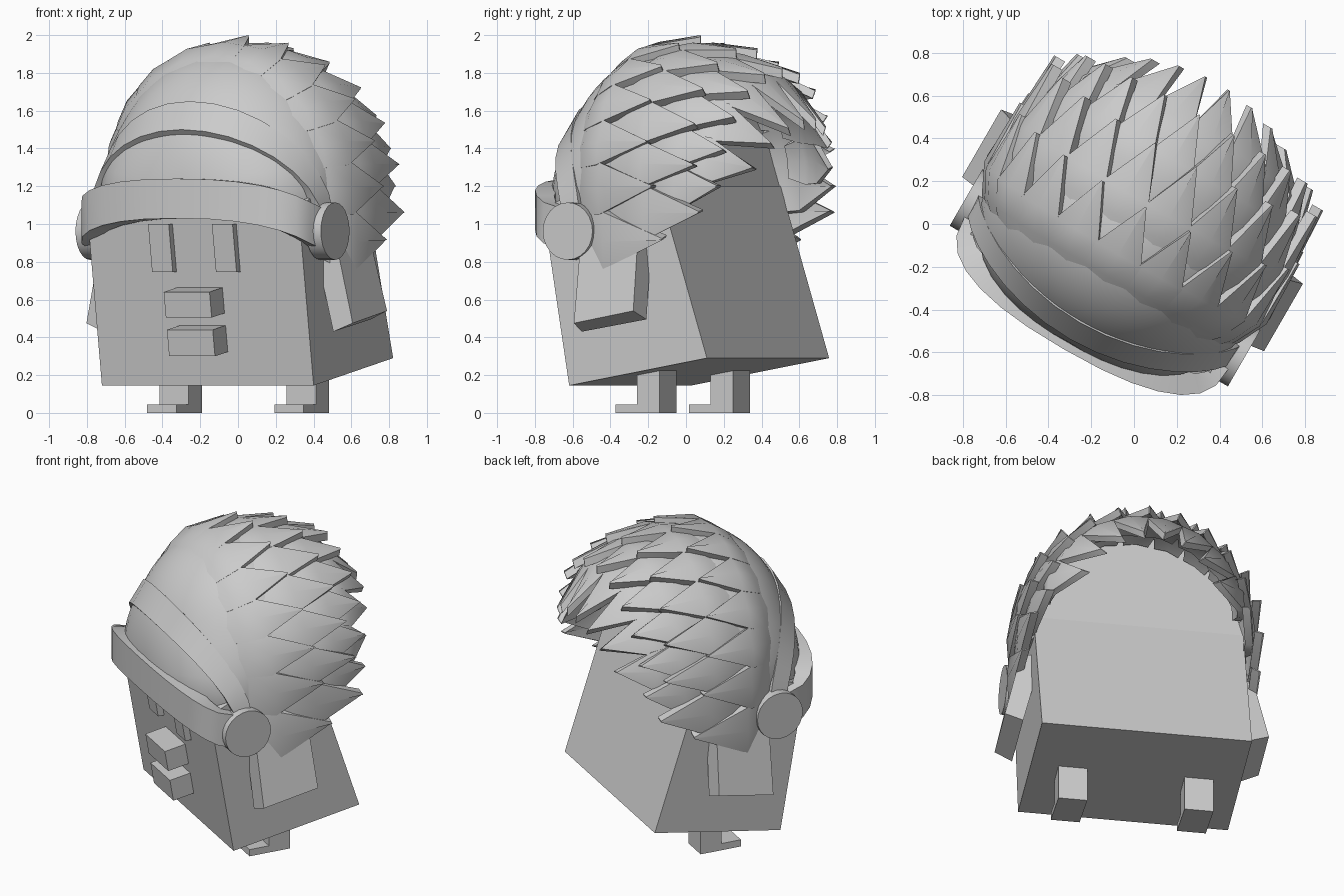
import bpy, bmesh
from math import sin, cos, pi, radians, sqrt
from mathutils import Matrix, Vector

old = bpy.data.objects.get("Cube")
if old:
    bpy.data.objects.remove(old, do_unlink=True)

GREY = (0.6, 0.6, 0.6, 1)
mat = bpy.data.materials.new("plain grey")
mat.use_nodes = True
mat.diffuse_color = GREY
mat.node_tree.nodes["Principled BSDF"].inputs["Base Color"].default_value = GREY

# Local frame: u across the face, v from the face to the back, z up
PLACE = Matrix.Translation((-0.16, -0.295, 0)) @ Matrix.Rotation(radians(-30), 4, "Z")


def finish(name, bm, smooth=False):
    bmesh.ops.recalc_face_normals(bm, faces=bm.faces[:])
    bm.transform(PLACE)
    mesh = bpy.data.meshes.new(name)
    bm.to_mesh(mesh)
    bm.free()
    mesh.materials.append(mat)
    ob = bpy.data.objects.new(name, mesh)
    bpy.context.scene.collection.objects.link(ob)
    if smooth:
        bpy.ops.object.select_all(action="DESELECT")
        ob.select_set(True)
        bpy.context.view_layer.objects.active = ob
        bpy.ops.object.shade_smooth_by_angle(angle=radians(35))
    return ob


def loft(bm, rings):
    """Skin closed rings of equal length and cap both ends."""
    vs = [[bm.verts.new(p) for p in ring] for ring in rings]
    n = len(vs[0])
    for a, b in zip(vs, vs[1:]):
        for i in range(n):
            j = (i + 1) % n
            bm.faces.new((a[i], a[j], b[j], b[i]))
    bm.faces.new(vs[0])
    bm.faces.new(vs[-1][::-1])


def prism(name, u0, u1, profile):
    """Extrude a (v, z) profile across u."""
    bm = bmesh.new()
    loft(bm, [[(u, v, z) for v, z in profile] for u in (u0, u1)])
    return finish(name, bm)


def face_v(z):
    return -0.17 * (z - 0.145)


# Body: box leaning forward, with a slanted back
prism("body", -0.647, 0.647,
      [(0, 0.145), (0.842, 0.29), (0.546, 1.2), (0.1, 1.2), (face_v(1.08), 1.08)])

# Beak halves
for name, z0, z1 in (("upper_beak", 0.505, 0.64), ("lower_beak", 0.3, 0.44)):
    prism(name, -0.14, 0.14,
          [(face_v(z0) - 0.14, z0), (face_v(z1) - 0.14, z1),
           (face_v(z1) + 0.02, z1 + 0.027), (face_v(z0) + 0.02, z0 + 0.027)])

for side, label in ((1, "left"), (-1, "right")):
    # Eye
    prism(label + "_eye", side * 0.195 - 0.063, side * 0.195 + 0.063,
          [(face_v(0.745) - 0.04, 0.745), (face_v(1.0) - 0.04, 1.0),
           (face_v(1.0) + 0.01, 1.0), (face_v(0.745) + 0.01, 0.745)])
    # Leg and foot in one L shape
    prism(label + "_leg", side * 0.3, side * 0.478,
          [(0.186, 0), (0.456, 0), (0.456, 0.25), (0.316, 0.25),
           (0.316, 0.045), (0.186, 0.045)])
    # Wing swung away from the body
    bm = bmesh.new()
    loft(bm, [[(side * 0.704, 0.11, 0.43), (side * 0.814, 0.125, 0.475),
               (side * 0.814, 0.488, 0.54), (side * 0.704, 0.505, 0.495)],
              [(side * 0.58, 0.1, 0.95), (side * 0.71, 0.11, 0.95),
               (side * 0.71, 0.46, 0.98), (side * 0.58, 0.47, 0.98)]])
    finish(label + "_wing", bm)
    # Ear disc
    bm = bmesh.new()
    bmesh.ops.create_cone(bm, cap_ends=True, segments=24, radius1=0.152, radius2=0.152,
                          depth=0.09,
                          matrix=Matrix.Translation((side * 0.705, 0.05, 0.962))
                          @ Matrix.Rotation(pi / 2, 4, "Y"))
    finish(label + "_ear_disc", bm, True)


# Band over the head between the ear discs
bm = bmesh.new()
rings = []
for i in range(17):
    t = pi * i / 16
    c, s = cos(t), sin(t)
    low = Vector((0.71 * c, -0.28 * s ** 1.5, 1.0 + 0.5 * s))
    top = Vector((0.71 * c, 0.1 - 0.29 * s ** 1.5, 1.05 + 0.6 * s))
    inward = Vector((-0.05 * c, 0.04 * s, -0.045 * s))
    rings.append([low, top, top + inward, low + inward])
loft(bm, rings)
finish("head_band", bm, True)

# Brow band across the top of the face
bm = bmesh.new()
rings = []
for i in range(15):
    t = pi * i / 14
    c, s = cos(t), sin(t)
    u = 0.715 * (abs(c) ** 0.85) * (1 if c > 0 else -1)
    v = 0.0 - 0.335 * s ** 0.65
    low, top = 0.86 + 0.17 * s, 1.08 + 0.16 * s
    ui, vi = u * 0.9, v + 0.16 * s
    rings.append([(u, v, low), (u, v, top), (ui, vi, top), (ui, vi, low)])
loft(bm, rings)
finish("brow_band", bm, True)

# Skull dome: flattened sphere, trimmed above the face and along the back wall
MID_V, MID_Z, HIGH = 0.3, 1.2, 0.735


def dome_radius(v):
    reach = 0.6 if v < MID_V else 0.85
    return HIGH * sqrt(max(0, 1 - ((v - MID_V) / reach) ** 2))


bm = bmesh.new()
bmesh.ops.create_uvsphere(bm, u_segments=40, v_segments=24, radius=1,
                          matrix=Matrix.Rotation(pi / 2, 4, "X"))
for vert in bm.verts:
    x, y, z = vert.co
    # Squarer forehead corners, low down, to meet the brow
    norm = (abs(x) ** 2.6 + abs(y) ** 2.6) ** (1 / 2.6)
    square = max(0, 1 - 2.2 * max(z, 0)) if y < 0 else 0
    grow = 1 + square * (sqrt(x * x + y * y) / max(norm, 0.001) - 1)
    vert.co = (0.7 * x * grow, MID_V + y * grow * (0.6 if y < 0 else 0.85),
               MID_Z + HIGH * z)
for point, normal in (((0, 0, 1.05), (0, 0, -1)), ((0, 0.54, 1.2), (0, 1, 0.2))):
    cut = bmesh.ops.bisect_plane(bm, geom=bm.verts[:] + bm.edges[:] + bm.faces[:],
                                 plane_co=point, plane_no=normal, clear_outer=True)
    edges = [e for e in cut["geom_cut"] if isinstance(e, bmesh.types.BMEdge)]
    bmesh.ops.contextual_create(bm, geom=edges)
finish("skull", bm, True)


def on_head(v, angle, r):
    """Point at an angle around the head, hanging straight down past the sides."""
    over = abs(angle) - pi / 2
    if over > 0:
        return (0.98 * r * (1 if angle > 0 else -1), v, MID_Z - 1.2 * r * over)
    return (0.98 * r * sin(angle), v, MID_Z + r * cos(angle))


def feather(bm, angle, half, start, tip, tip_r):
    rings = []
    for t, width, lift in ((0, 0.8, -0.04), (0.28, 1.1, 0.015), (0.5, 1.05, 0.045),
                           (1, 0.03, 0)):
        v = start + (tip - start) * t
        r = tip_r if t == 1 else dome_radius(v) + lift
        a, b = angle - half * width, angle + half * width
        rings.append([on_head(v, a, r - 0.01), on_head(v, angle, r), on_head(v, b, r - 0.01),
                      on_head(v, b, r - 0.06), on_head(v, angle, r - 0.05),
                      on_head(v, a, r - 0.06)])
    loft(bm, rings)


# Feather rows: start, tip, tip shift at the sides, tip radius, its growth at the
# sides, angle step, first angle, last angle
ROWS = (("front", -0.08, 0.43, 0.13, 0.80, -0.03, 18, 0, 108),
        ("middle", 0.18, 0.71, 0.1, 0.74, 0, 18, 9, 99),
        ("rear", 0.44, 0.93, -0.04, 0.63, 0.02, 18, 0, 90),
        ("last", 0.64, 1.1, -0.15, 0.36, 0.13, 22, 11, 77))
for label, start, tip, shift, tip_r, growth, step, first, last in ROWS:
    bm = bmesh.new()
    for deg in range(first, last + 1, step):
        low = (deg / 90) ** 2
        for side in ((1, -1) if deg else (1,)):
            feather(bm, side * radians(deg), radians(step / 2), start,
                    tip + shift * low, tip_r + growth * low)
    finish(label + "_feathers", bm, True)
